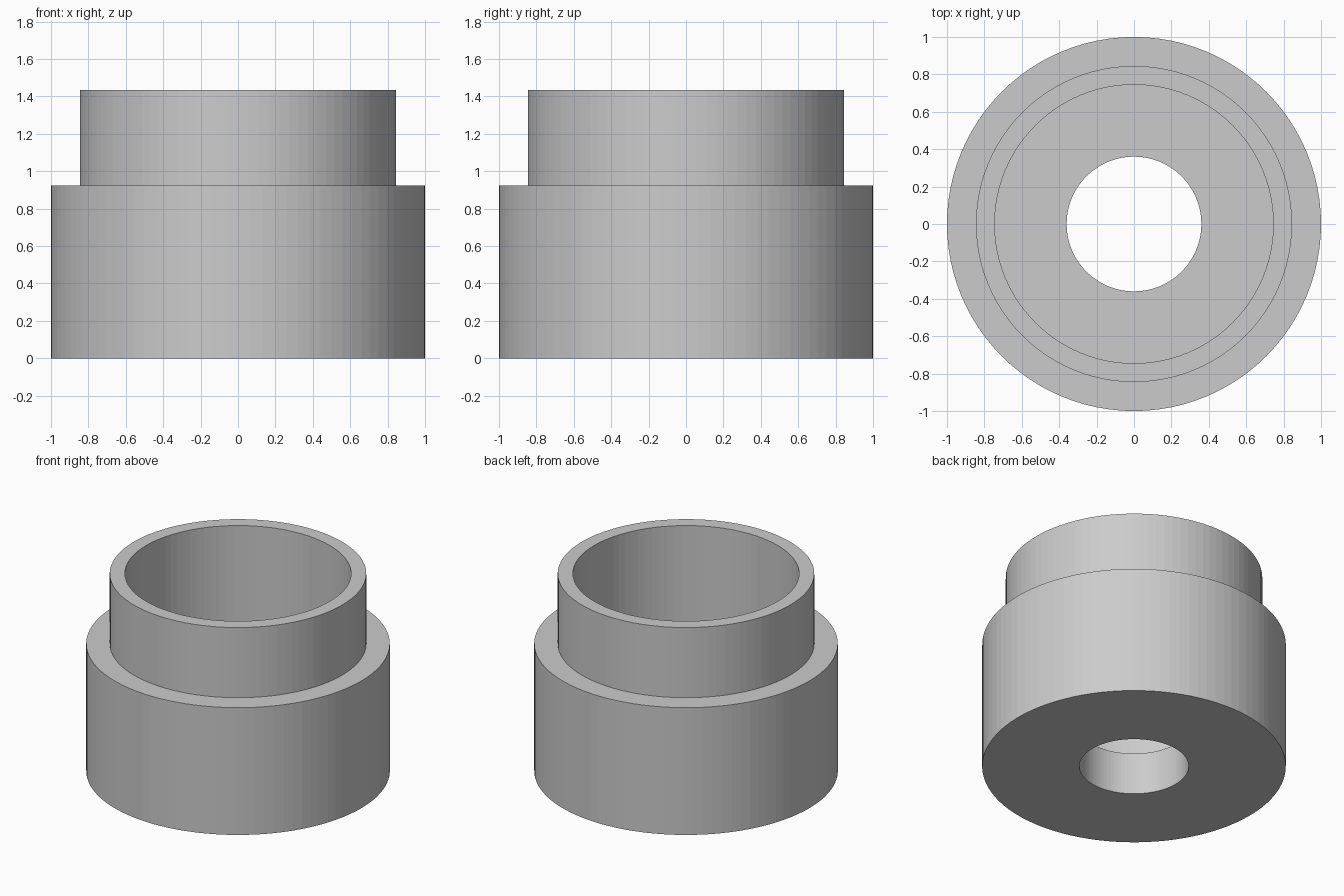
import bpy
import bmesh
from math import cos, sin, tau

cube = bpy.data.objects.get("Cube")
if cube:
    bpy.data.objects.remove(cube, do_unlink=True)

SEGMENTS = 96

# Plain grey material
grey = bpy.data.materials.new("plain grey")
grey.use_nodes = True
colour = (0.6, 0.6, 0.6, 1.0)
grey.diffuse_color = colour
grey.node_tree.nodes["Principled BSDF"].inputs["Base Color"].default_value = colour


def lathe(name, profile, material):
    """Revolve a closed (radius, height) profile around the z axis."""
    bm = bmesh.new()
    rings = []
    for i in range(SEGMENTS):
        a = tau * i / SEGMENTS
        rings.append([bm.verts.new((r * cos(a), r * sin(a), z)) for r, z in profile])
    n = len(profile)
    for i, ring in enumerate(rings):
        following = rings[(i + 1) % SEGMENTS]
        for j in range(n):
            k = (j + 1) % n
            bm.faces.new((ring[j], following[j], following[k], ring[k]))
    bmesh.ops.recalc_face_normals(bm, faces=bm.faces)
    mesh = bpy.data.meshes.new(name)
    bm.to_mesh(mesh)
    bm.free()
    mesh.materials.append(material)
    obj = bpy.data.objects.new(name, mesh)
    bpy.context.scene.collection.objects.link(obj)
    return obj


# Stepped bushing: wide base, narrower collar, deep cavity, hole through the floor
BASE_R, COLLAR_R, CAVITY_R, HOLE_R = 1.0, 0.845, 0.745, 0.36
FLOOR_Z, STEP_Z, TOP_Z = 0.305, 0.925, 1.435
lathe("stepped_bushing", [
    (HOLE_R, 0), (BASE_R, 0),
    (BASE_R, STEP_Z), (COLLAR_R, STEP_Z),
    (COLLAR_R, TOP_Z), (CAVITY_R, TOP_Z),
    (CAVITY_R, FLOOR_Z), (HOLE_R, FLOOR_Z),
], grey)
